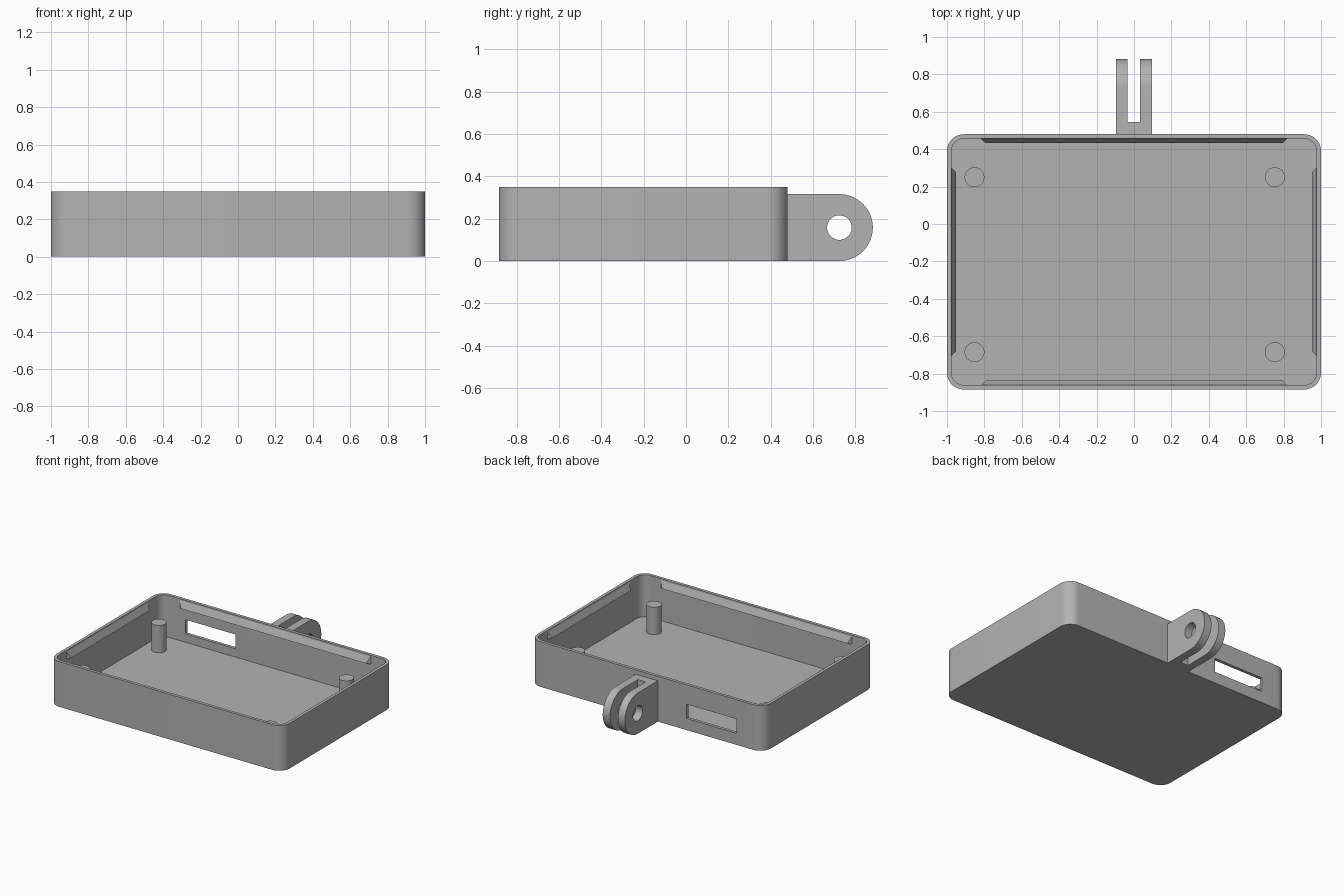
import bpy, bmesh
from math import pi, sin, cos
from mathutils import Vector, Matrix

if "Cube" in bpy.data.objects:
    bpy.data.objects.remove(bpy.data.objects["Cube"], do_unlink=True)

grey = bpy.data.materials.new("plain_grey")
grey.use_nodes = True
grey.diffuse_color = (0.45, 0.45, 0.45, 1)
grey.node_tree.nodes["Principled BSDF"].inputs["Base Color"].default_value = grey.diffuse_color

FRONT, BACK, HALF_X = -0.885, 0.48, 1.0
HEIGHT, WALL, FLOOR, RADIUS = 0.35, 0.024, 0.025, 0.09
MID_Y = (FRONT + BACK) / 2
HALF_Y = (BACK - FRONT) / 2


def finish(name, bm):
    """Turn a bmesh into a grey, edge-aware smooth object."""
    bmesh.ops.recalc_face_normals(bm, faces=bm.faces)
    mesh = bpy.data.meshes.new(name)
    bm.to_mesh(mesh)
    bm.free()
    mesh.materials.append(grey)
    obj = bpy.data.objects.new(name, mesh)
    bpy.context.collection.objects.link(obj)
    smooth(obj)
    return obj


def activate(obj):
    bpy.ops.object.select_all(action='DESELECT')
    obj.select_set(True)
    bpy.context.view_layer.objects.active = obj


def smooth(obj):
    activate(obj)
    bpy.ops.object.shade_smooth_by_angle(angle=pi / 6)


def box(name, low, high):
    low, high = Vector(low), Vector(high)
    bm = bmesh.new()
    bmesh.ops.create_cube(bm, size=1)
    bmesh.ops.scale(bm, vec=high - low, verts=bm.verts)
    bmesh.ops.translate(bm, vec=(low + high) / 2, verts=bm.verts)
    return finish(name, bm)


def cylinder(name, radius, length, matrix):
    bm = bmesh.new()
    bmesh.ops.create_cone(bm, cap_ends=True, segments=48, radius1=radius,
                          radius2=radius, depth=length, matrix=matrix)
    return finish(name, bm)


def cut(obj, cutter):
    """Subtract the cutter, then discard it."""
    cutter.hide_render = True
    mod = obj.modifiers.new("cut", 'BOOLEAN')
    mod.operation, mod.solver, mod.object = 'DIFFERENCE', 'EXACT', cutter
    activate(obj)
    bpy.ops.object.modifier_apply(modifier=mod.name)
    bpy.data.objects.remove(cutter, do_unlink=True)
    smooth(obj)


def rounded_ring(bm, inset, z, steps=10):
    """Ring of vertices around a rounded rectangle."""
    r = RADIUS - inset
    ring = []
    for q, (sx, sy) in enumerate([(1, 1), (-1, 1), (-1, -1), (1, -1)]):
        for i in range(steps + 1):
            a = (q + i / steps) * pi / 2
            ring.append(bm.verts.new((sx * (HALF_X - RADIUS) + r * cos(a),
                                      MID_Y + sy * (HALF_Y - RADIUS) + r * sin(a), z)))
    return ring


# Open tray: outer wall, rim, inner wall and floor
bm = bmesh.new()
rings = [rounded_ring(bm, 0, 0), rounded_ring(bm, 0, HEIGHT),
         rounded_ring(bm, WALL, HEIGHT), rounded_ring(bm, WALL, FLOOR)]
for a, b in zip(rings, rings[1:]):
    for i in range(len(a)):
        j = (i + 1) % len(a)
        bm.faces.new((a[i], a[j], b[j], b[i]))
bm.faces.new(rings[0])
bm.faces.new(rings[-1])
tray = finish("tray", bm)

# Window through the back wall
cut(tray, box("window_cutter", (-0.77, BACK - 0.1, 0.09), (-0.34, BACK + 0.1, 0.2)))

# Support posts
for x, side in ((-0.853, "right"), (0.753, "left")):
    for y, end in ((-0.685, "front"), (0.25, "back")):
        top = 0.237
        cylinder(f"post_{end}_{side}", 0.053, top - 0.01,
                 Matrix.Translation((x, y, (top + 0.01) / 2)))

# Snap ridges just below the rim, tapered at both ends
ridges = [("front", 0, FRONT + WALL, 0.82, pi), ("back", 0, BACK - WALL, 0.82, 0),
          ("left", HALF_X - WALL, MID_Y, 0.505, -pi / 2),
          ("right", WALL - HALF_X, MID_Y, 0.505, pi / 2)]
for name, x, y, half, turn in ridges:
    bm = bmesh.new()
    for s in (-1, 1):
        for p in ((half, 0.002, 0.343), (half, 0.002, 0.28), (half - 0.025, -0.023, 0.288)):
            bm.verts.new((s * p[0], p[1], p[2]))
    bmesh.ops.convex_hull(bm, input=bm.verts)
    bmesh.ops.transform(bm, verts=bm.verts,
                        matrix=Matrix.Translation((x, y, 0)) @ Matrix.Rotation(turn, 4, 'Z'))
    finish(f"snap_ridge_{name}", bm)

# Mounting lug: round-ended block, split into two prongs with a bolt hole
LUG_R, LUG_Y, LUG_X = 0.158, 0.725, 0.095
profile = [(BACK - 0.01, 2 * LUG_R), (BACK - 0.01, 0)]
profile += [(LUG_Y + LUG_R * cos(a), LUG_R + LUG_R * sin(a))
            for a in (-pi / 2 + pi * i / 32 for i in range(33))]
bm = bmesh.new()
face = bm.faces.new([bm.verts.new((-LUG_X, y, z)) for y, z in profile])
extruded = bmesh.ops.extrude_face_region(bm, geom=[face])["geom"]
bmesh.ops.translate(bm, vec=(2 * LUG_X, 0, 0),
                    verts=[v for v in extruded if isinstance(v, bmesh.types.BMVert)])
lug = finish("mounting_lug", bm)
cut(lug, box("gap_cutter", (-0.035, 0.545, -0.1), (0.032, 1, 0.5)))
cut(lug, cylinder("bolt_cutter", 0.058, 0.5, Matrix.Translation((0, LUG_Y, LUG_R))
                  @ Matrix.Rotation(pi / 2, 4, 'Y')))
